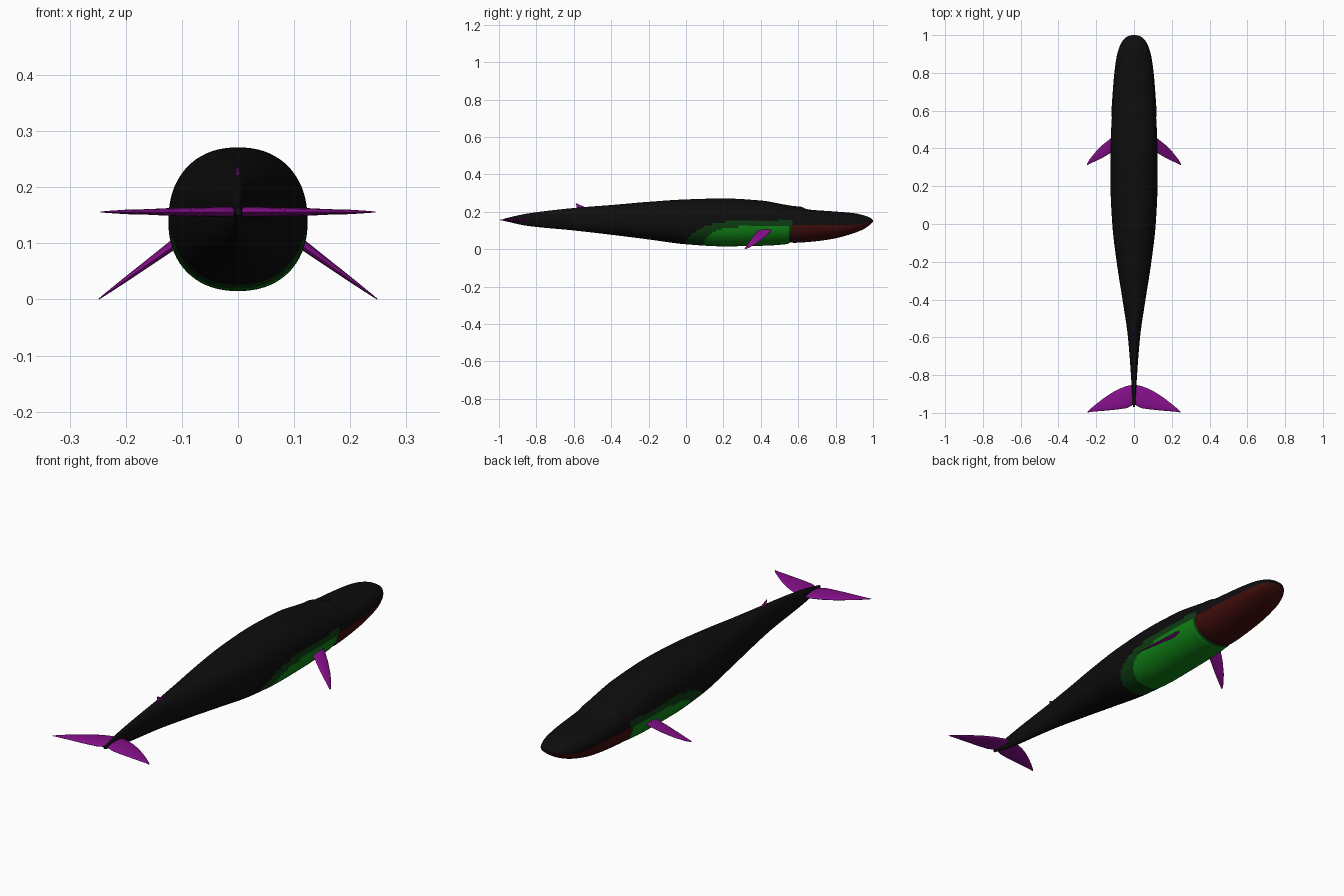
import bpy, bmesh, math
from mathutils import Vector

cube = bpy.data.objects.get("Cube")
if cube:
    bpy.data.objects.remove(cube, do_unlink=True)


def material(name, rgb):
    mat = bpy.data.materials.new(name)
    mat.use_nodes = True
    mat.diffuse_color = (*rgb, 1)
    mat.node_tree.nodes["Principled BSDF"].inputs["Base Color"].default_value = (*rgb, 1)
    return mat


black = material("black skin", (0.004, 0.004, 0.004))
dark_green = material("dark green border", (0.004, 0.045, 0.006))
green = material("green belly", (0.005, 0.22, 0.008))
red = material("dark red jaw", (0.05, 0.004, 0.004))
purple = material("purple fins", (0.24, 0.005, 0.26))


def curve(stations, y):
    """Monotone cubic through rows of (y, values...)."""
    i = max(k for k in range(len(stations) - 1) if k == 0 or stations[k][0] <= y)
    a, b = stations[i], stations[i + 1]
    h = b[0] - a[0]
    t = (y - a[0]) / h

    def slope(k, c):
        if k == 0 or k == len(stations) - 1:
            j = min(k, len(stations) - 2)
            return (stations[j + 1][c] - stations[j][c]) / (stations[j + 1][0] - stations[j][0])
        l, m, r = stations[k - 1:k + 2]
        s, u = (m[c] - l[c]) / (m[0] - l[0]), (r[c] - m[c]) / (r[0] - m[0])
        return 2 * s * u / (s + u) if s * u > 0 else 0

    return [(2*t**3 - 3*t*t + 1) * a[c] + (t**3 - 2*t*t + t) * h * slope(i, c)
            + (3*t*t - 2*t**3) * b[c] + (t**3 - t*t) * h * slope(i + 1, c)
            for c in range(1, len(a))]


def loft(name, rings, mats, rule=None, mirror=False, angle=50):
    """Skin closed rings of points and cap both ends."""
    bm = bmesh.new()
    rows = [[bm.verts.new(p) for p in ring] for ring in rings]
    n = len(rows[0])
    for a, b in zip(rows, rows[1:]):
        for i in range(n):
            bm.faces.new((a[i], a[(i + 1) % n], b[(i + 1) % n], b[i]))
    bm.faces.new(rows[0])
    bm.faces.new(rows[-1])
    bmesh.ops.recalc_face_normals(bm, faces=bm.faces)
    if rule:
        for f in bm.faces:
            f.material_index = rule(f.calc_center_median())
    mesh = bpy.data.meshes.new(name)
    bm.to_mesh(mesh)
    bm.free()
    obj = bpy.data.objects.new(name, mesh)
    bpy.context.collection.objects.link(obj)
    for m in mats:
        mesh.materials.append(m)
    bpy.ops.object.select_all(action="DESELECT")
    obj.select_set(True)
    bpy.context.view_layer.objects.active = obj
    bpy.ops.object.shade_smooth_by_angle(angle=math.radians(angle))
    if mirror:
        obj.modifiers.new("Mirror", "MIRROR")
    return obj


def section(y, width, top, mid, bottom, start=0, sides=72, power=0.9):
    """Rounded cross-section, with different heights above and below mid."""
    ring = []
    for i in range(sides):
        a = start + (2 * math.pi - start) * i / (sides - 1 if start else sides)
        c, s = math.cos(a), math.sin(a)
        x = math.copysign(abs(c) ** power, c) * width
        z = math.copysign(abs(s) ** power, s) * (top - mid if s > 0 else mid - bottom)
        ring.append((x, y, mid + z))
    return ring


# Body: y, half width, top, widest height, bottom
BODY = [(-.97, .006, .164, .157, .15), (-.85, .013, .19, .157, .125),
        (-.6, .032, .22, .155, .1), (-.4, .061, .236, .152, .077),
        (-.2, .092, .253, .147, .052), (0, .115, .266, .142, .026),
        (.2, .124, .271, .14, .015), (.4, .124, .26, .138, .018),
        (.54, .119, .236, .135, .027), (.58, .116, .23, .131, .05),
        (.61, .114, .228, .13, .055), (.65, .112, .213, .13, .058),
        (.8, .102, .201, .13, .075), (.9, .087, .192, .133, .105),
        (.96, .066, .178, .141, .125), (.99, .04, .165, .147, .143),
        (1.0, .012, .154, .15, .147)]


def belly_rule(p):
    def inside(reach, height, base, power):
        back = max(0, (.3 - p.y) / reach)
        return p.y < .565 and back ** power + max(0, (p.z - base) / height) ** power < 1
    if inside(.21, .12, 0, 2.3) and p.y < .55 + .1 * min(0, .07 - p.z):
        return 2
    return 1 if inside(.3, .134, .02, 2) else 0


steps = [-.97 + .01 * i for i in range(196)] + [.985, .99, .994, .998, 1.0]
loft("body", [section(y, *curve(BODY, y)) for y in steps],
     [black, dark_green, green], belly_rule)

# Lower jaw: half sections slightly wider than the head
JAW = [(.55, .112, .128, .04), (.575, .12, .13, .034), (.65, .116, .129, .038),
       (.78, .106, .128, .054), (.88, .093, .13, .08), (.95, .072, .139, .107),
       (.985, .045, .146, .132), (.999, .012, .149, .146)]
jaw_rings = []
for i in range(60):
    y = .55 + .449 * math.sin(i / 59 * math.pi / 2)
    w, mid, low = curve(JAW, y)
    jaw_rings.append(section(y, w, mid, mid, low, start=math.pi, sides=33))
loft("lower_jaw", jaw_rings, [red])


def fin(name, stations, mirror=True):
    """Lens-shaped fin from rows of (leading point, trailing point, half thickness)."""
    rings = []
    span = Vector(stations[-1][0]) - Vector(stations[0][0])
    for lead, trail, thick in stations:
        a, b = Vector(lead), Vector(trail)
        normal = (b - a).cross(span).normalized() * thick
        ring = []
        for i in range(16):
            t = 2 * math.pi * i / 16
            ring.append((a + b) / 2 + (a - b) / 2 * math.cos(t) + normal * math.sin(t))
        rings.append(ring)
    return loft(name, rings, [purple], mirror=mirror, angle=70)


# Tail flukes: x, leading y, trailing y, half thickness
FLUKE = [(0, -.85, -.945, .006), (.012, -.852, -.962, .009), (.04, -.858, -.975, .009),
         (.08, -.873, -.981, .008), (.12, -.895, -.985, .007), (.16, -.922, -.989, .005),
         (.2, -.953, -.992, .004), (.23, -.978, -.995, .002), (.245, -.993, -.998, .0008)]
fin("tail_flukes", [((x, a, .156), (x, b, .156), t) for x, a, b, t in FLUKE])

# Flippers sweep down and back
FLIPPER = [(.09, .47, .385, .01), (.125, .452, .375, .008), (.165, .42, .352, .006),
           (.205, .38, .332, .004), (.235, .342, .318, .002), (.248, .32, .312, .0008)]
fin("flippers", [((x, a, .093 - (x - .125) * .75), (x, b, .088 - (x - .125) * .71), t)
                 for x, a, b, t in FLIPPER])

# Small back fin, hooked towards the tail
fin("back_fin", [((0, -.52, .215), (0, -.59, .212), .005),
                 ((0, -.55, .229), (0, -.584, .226), .004),
                 ((0, -.57, .238), (0, -.587, .236), .002),
                 ((0, -.583, .244), (0, -.59, .243), .0006)], mirror=False)
